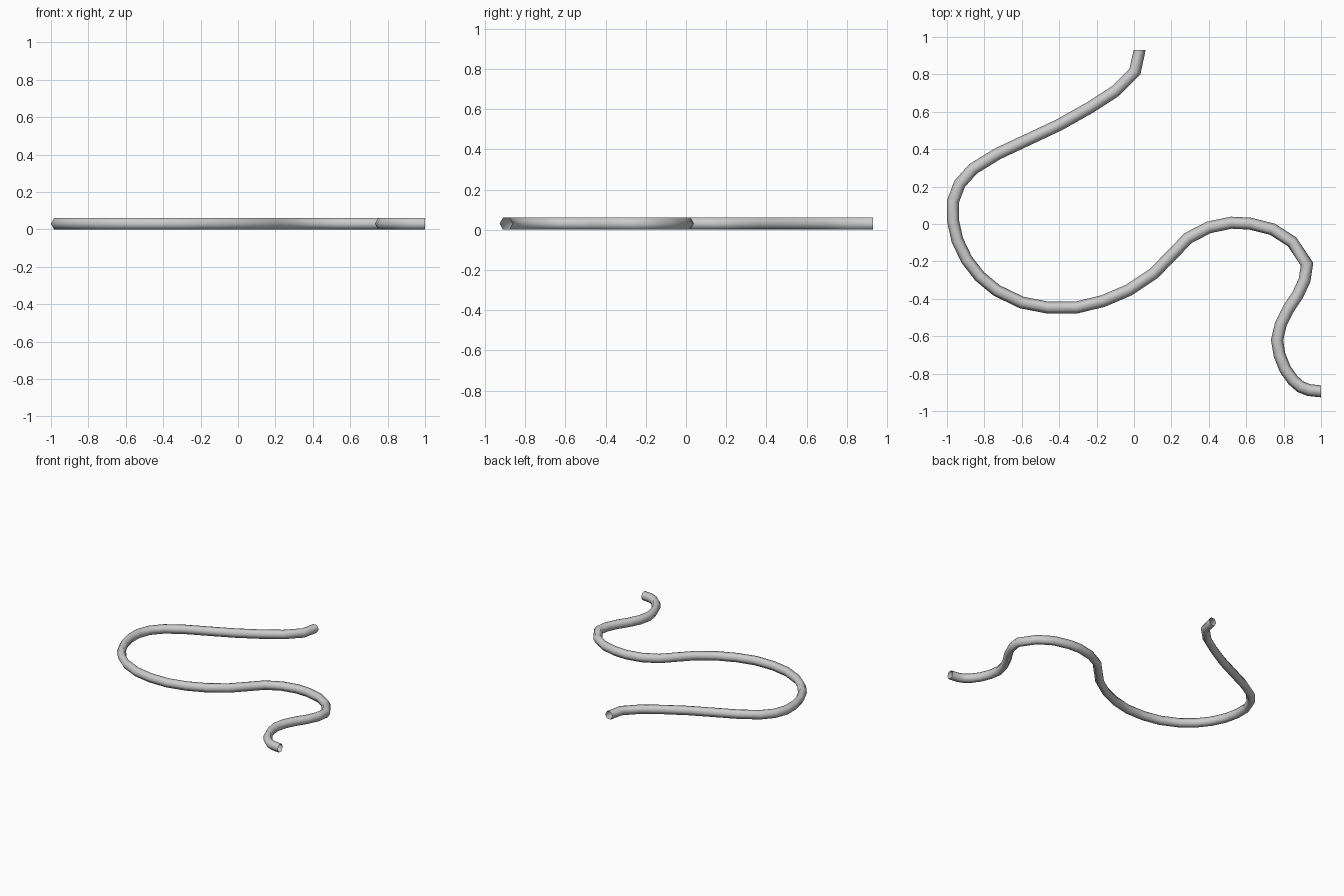
import bpy, bmesh, math
from mathutils import Vector

if "Cube" in bpy.data.objects:
    bpy.data.objects.remove(bpy.data.objects["Cube"])

# Centre line of the bent tube, seen from above
path = [(.03, .93), (.005, .815), (-.10, .71), (-.24, .62), (-.40, .53), (-.57, .45),
        (-.73, .375), (-.86, .295), (-.932, .215), (-.968, .12), (-.968, .02), (-.945, -.085),
        (-.895, -.19), (-.825, -.28), (-.735, -.355), (-.60, -.42), (-.46, -.447),
        (-.31, -.447), (-.165, -.412), (-.025, -.352), (.105, -.265), (.19, -.178),
        (.29, -.075), (.40, -.018), (.52, .007), (.62, .002), (.74, -.028), (.845, -.095),
        (.925, -.215), (.912, -.30), (.875, -.38), (.825, -.455), (.785, -.535),
        (.765, -.62), (.778, -.70), (.808, -.775), (.85, -.835), (.89, -.87),
        (.935, -.888), (1.0, -.895)]
pts = [Vector((x, y, 0)) for x, y in path]
SIDES, RX, RZ = 6, .032, .03
FLAT = math.sin(math.radians(60))

# Sweep a hexagonal profile, mitred at each bend
bm = bmesh.new()
rings = []
for i, p in enumerate(pts):
    if i == 0:
        t, k = Vector((0, -1, 0)), 1
    elif i == len(pts) - 1:
        t, k = Vector((1, 0, 0)), 1
    else:
        a, b = (p - pts[i - 1]).normalized(), (pts[i + 1] - p).normalized()
        t, k = (a + b).normalized(), 1 / max(.8, math.sqrt((1 + a.dot(b)) / 2))
    side = Vector((-t.y, t.x, 0))
    ring = []
    for j in range(SIDES):
        ang = 2 * math.pi * j / SIDES
        z = RZ + RZ * math.sin(ang) / FLAT
        ring.append(bm.verts.new(p + side * RX * k * math.cos(ang) + Vector((0, 0, z))))
    rings.append(ring)
for r, s in zip(rings, rings[1:]):
    for j in range(SIDES):
        n = (j + 1) % SIDES
        bm.faces.new((r[j], r[n], s[n], s[j]))
bmesh.ops.recalc_face_normals(bm, faces=bm.faces)
for f in bm.faces:
    f.smooth = True
mesh = bpy.data.meshes.new("bent_tube")
bm.to_mesh(mesh)
bm.free()
tube = bpy.data.objects.new("bent_tube", mesh)
bpy.context.collection.objects.link(tube)
